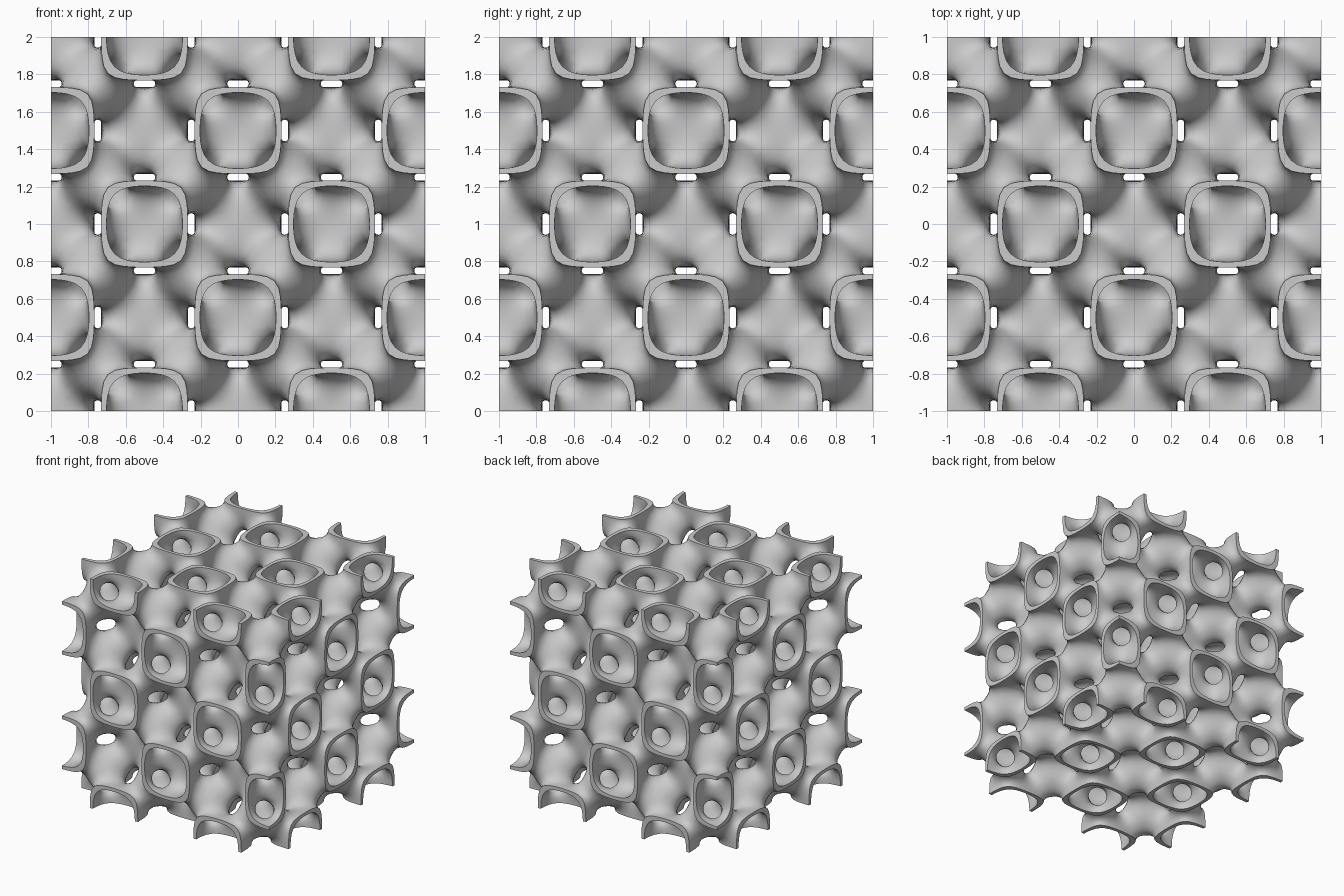
import bpy, bmesh, math
from itertools import permutations, product
from mathutils import Vector

cube = bpy.data.objects.get("Cube")
if cube:
    bpy.data.objects.remove(cube, do_unlink=True)

STEPS = 6      # grid divisions of one patch
LEVEL = 0.5    # half thickness of the wall, as a field value


def field(p):
    """Periodic field: negative in the chambers, positive in the tunnels."""
    a, b, c = (math.cos(math.tau * v) for v in p)
    d, e, f = (math.cos(2 * math.tau * v) for v in p)
    return -4 * a * b * c - (d * e + e * f + f * d)


def crossing(start, end, level):
    """Point between start and end where the field reaches the level."""
    low, high = 0.0, 1.0
    for _ in range(30):
        mid = (low + high) / 2
        if field(start.lerp(end, mid)) < level:
            low = mid
        else:
            high = mid
    return start.lerp(end, low)


# Corners of the smallest mirror cell
chamber, joint = Vector((0, 0, 0)), Vector((.25, .25, .25))
tunnel, neck = Vector((.5, 0, 0)), Vector((.25, .25, 0))


def patch(level):
    ts = [i / STEPS for i in range(STEPS + 1)]
    return [[crossing(chamber.lerp(joint, s), tunnel.lerp(neck, t), level)
             for t in ts] for s in ts]


inner, outer = patch(-LEVEL), patch(LEVEL)
bm = bmesh.new()


def add_grid(rows, place, flip):
    vs = [[bm.verts.new(place(p)) for p in row] for row in rows]
    for r0, r1 in zip(vs, vs[1:]):
        for i in range(len(r0) - 1):
            quad = [r0[i], r1[i], r1[i + 1], r0[i + 1]]
            bm.faces.new(quad[::-1] if flip else quad)


# One octant: reflected patches around every chamber centre
for centre in product(range(3), repeat=3):
    if sum(centre) % 2 == 0:
        continue
    for signs in product((1, -1), repeat=3):
        if any(not 0 <= c + s <= 2 for c, s in zip(centre, signs)):
            continue
        for order in permutations(range(3)):
            def place(p):
                return [c / 2 + s * p[o] for c, s, o in zip(centre, signs, order)]
            swaps = sum(order[i] > order[j] for i in range(3) for j in range(i + 1, 3))
            odd = (math.prod(signs) < 0) != (swaps % 2 == 1)
            add_grid(inner, place, odd)
            add_grid(outer, place, not odd)
            # Flat rim where the wall meets the outside of the block
            if centre[order.index(2)] == 2:
                add_grid([inner[0], outer[0]], place, not odd)

bmesh.ops.remove_doubles(bm, verts=bm.verts, dist=0.0001)
mesh = bpy.data.meshes.new("lattice_block")
bm.to_mesh(mesh)
bm.free()
block = bpy.data.objects.new("lattice_block", mesh)
bpy.context.collection.objects.link(block)
block.location.z = 1

# Mirror the octant into the whole block
mirror = block.modifiers.new("Mirror", "MIRROR")
mirror.use_axis = (True, True, True)
mirror.merge_threshold = 0.0005

grey = bpy.data.materials.new("light_grey")
grey.use_nodes = True
colour = (0.6, 0.6, 0.6, 1)
grey.diffuse_color = colour
grey.node_tree.nodes["Principled BSDF"].inputs["Base Color"].default_value = colour
mesh.materials.append(grey)

bpy.context.view_layer.objects.active = block
block.select_set(True)
bpy.ops.object.shade_smooth_by_angle(angle=math.radians(40))
